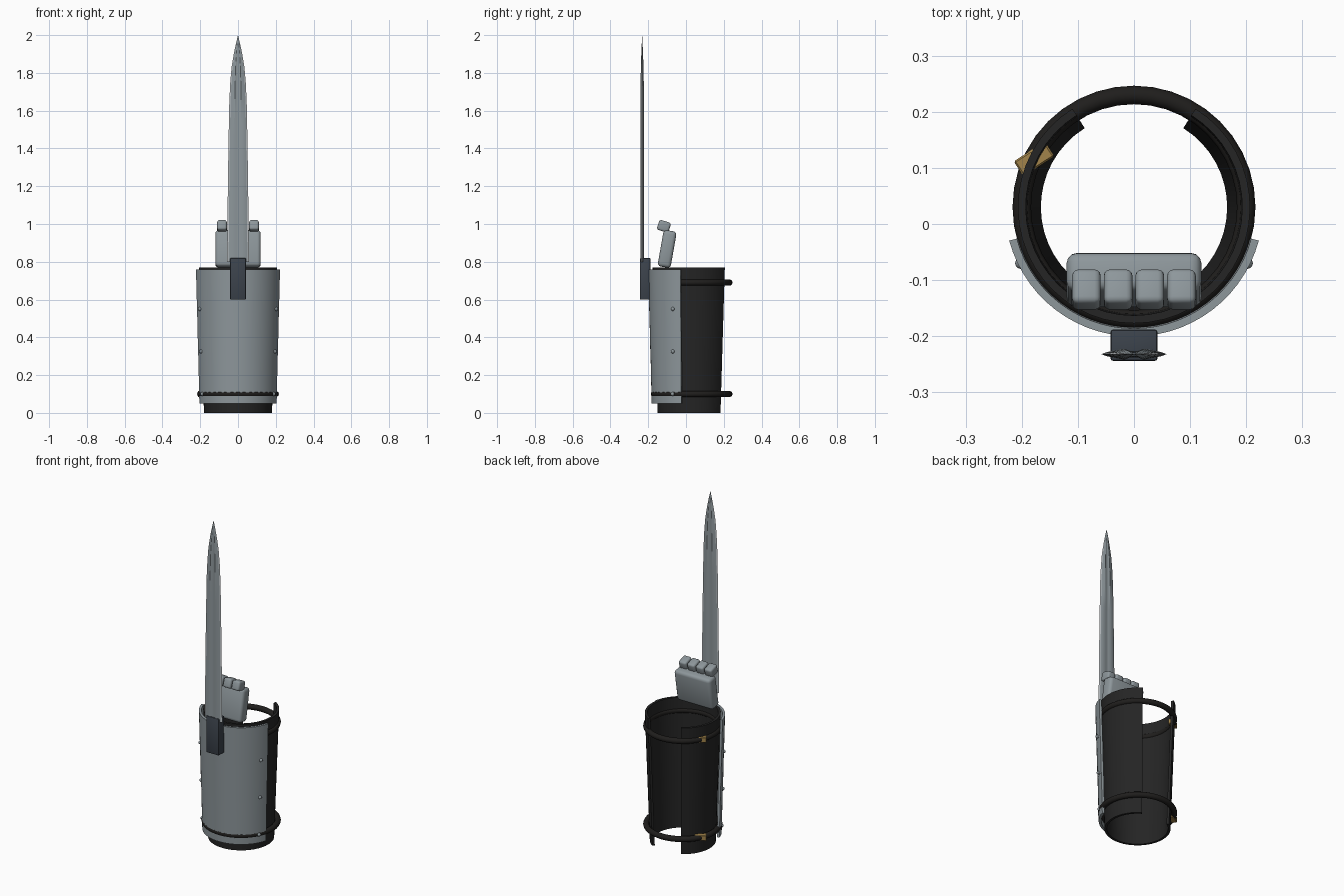
import bpy, bmesh, math
from mathutils import Vector

if "Cube" in bpy.data.objects:
    bpy.data.objects.remove(bpy.data.objects["Cube"])

CY = 0.03  # y of the forearm axis


def mat(name, rgb):
    m = bpy.data.materials.new(name)
    m.diffuse_color = (*rgb, 1)
    m.use_nodes = True
    m.node_tree.nodes["Principled BSDF"].inputs["Base Color"].default_value = m.diffuse_color
    return m


steel = mat("steel", (0.27, 0.31, 0.33))
edge_steel = mat("bright edge steel", (0.52, 0.55, 0.57))
dark_steel = mat("dark steel", (0.045, 0.056, 0.072))
leather = mat("black leather", (0.018, 0.018, 0.018))
strap_mat = mat("strap leather", (0.014, 0.013, 0.012))
brass = mat("brass", (0.36, 0.23, 0.07))


def finish(name, bm, *mats, smooth=True):
    bmesh.ops.recalc_face_normals(bm, faces=bm.faces[:])
    me = bpy.data.meshes.new(name)
    bm.to_mesh(me)
    bm.free()
    ob = bpy.data.objects.new(name, me)
    bpy.context.collection.objects.link(ob)
    for m in mats:
        me.materials.append(m)
    if smooth:
        bpy.ops.object.select_all(action='DESELECT')
        ob.select_set(True)
        bpy.context.view_layer.objects.active = ob
        bpy.ops.object.shade_smooth_by_angle(angle=math.radians(35))
    return ob


def arc_shell(name, half_deg, z0, z1, r0, r1, thick, segs, m):
    """Tapered open tube, centred on the front (-y) direction."""
    bm = bmesh.new()
    rows = []
    for i in range(segs + 1):
        a = math.radians(-half_deg + 2 * half_deg * i / segs)
        d = Vector((math.sin(a), -math.cos(a), 0))
        rows.append([bm.verts.new(d * r + Vector((0, CY, z))) for r, z in
                     ((r0, z0), (r1, z1), (r1 - thick, z1), (r0 - thick, z0))])
    for a, b in zip(rows, rows[1:]):
        for k in range(4):
            bm.faces.new((a[k], a[(k + 1) % 4], b[(k + 1) % 4], b[k]))
    bm.faces.new(rows[0])
    bm.faces.new(rows[-1])
    return finish(name, bm, m)


def box(name, size, loc, m, bevel=0.0, rot=(0, 0, 0), segs=3):
    bm = bmesh.new()
    bmesh.ops.create_cube(bm, size=1)
    bmesh.ops.scale(bm, vec=size, verts=bm.verts[:])
    if bevel:
        bmesh.ops.bevel(bm, geom=bm.edges[:], offset=bevel, segments=segs,
                        profile=0.5, affect='EDGES')
    ob = finish(name, bm, m)
    ob.location = loc
    ob.rotation_euler = [math.radians(r) for r in rot]
    return ob


# leather sleeve, open at the back
arc_shell("forearm_sleeve", 148, 0, 0.77, 0.18, 0.207, 0.014, 40, leather)

# three overlapping steel plates on the front
for i in range(3):
    z0 = (0.05, 0.305, 0.53)[i]
    z1 = (0.315, 0.54, 0.76)[i]
    arc_shell(f"forearm_plate_{i + 1}", 75, z0, z1,
              0.2105 + 0.026 * z0, 0.209 + 0.028 * z1, 0.014, 28, steel)

# rivets on both ends of each plate
for i, z in enumerate((0.10, 0.325, 0.55)):
    for side in (-1, 1):
        bm = bmesh.new()
        bmesh.ops.create_uvsphere(bm, u_segments=12, v_segments=8, radius=0.01)
        ob = finish(f"rivet_{i + 1}_{'left' if side < 0 else 'right'}", bm, steel)
        r = 0.211 + 0.026 * z
        ob.location = (side * math.sqrt(r * r - 0.01), -0.07, z)

# two straps, each with a buckle
for n, z in (("lower", 0.10), ("upper", 0.69)):
    bpy.ops.mesh.primitive_torus_add(major_radius=0.2, minor_radius=0.0165,
                                     major_segments=40, minor_segments=10,
                                     location=(0, CY, z))
    ob = bpy.context.object
    ob.name = f"{n}_strap"
    ob.data.materials.append(strap_mat)
    bpy.ops.object.shade_smooth_by_angle(angle=math.radians(60))
    box(f"{n}_buckle", (0.064, 0.032, 0.03) if n == "x" else (0.066, 0.032, 0.032),
        (-0.178, 0.116, z), brass, 0.003, (0, 0, 33), 1)

# armoured hand
box("hand_plate", (0.24, 0.07, 0.195), (0, -0.1, 0.868), steel, 0.018, (-10, 0, 0))
for i in range(4):
    box(f"knuckle_{i + 1}", (0.051, 0.064, 0.055), (-0.0848 + 0.0565 * i, -0.117, 0.988),
        steel, 0.011, (-18, 0, 0))

# blade mount
box("blade_mount", (0.084, 0.056, 0.22), (0, -0.216, 0.71), dark_steel, 0.005, segs=2)

# blade: fullered lens section swept up to a point, bright cutting edges
profile = ((0.80, 0.058), (1.0, 0.056), (1.25, 0.053), (1.5, 0.049), (1.65, 0.046),
           (1.75, 0.041), (1.83, 0.034), (1.9, 0.0225), (1.95, 0.012))
half = ((1, 0), (0.86, 0.35), (0.36, 1.0), (0.16, 0.6))  # x and y fractions
section = (list(half) + [(-x, y) for x, y in reversed(half)]
           + [(-x, -y) for x, y in half[1:]] + [(x, -y) for x, y in reversed(half[1:])])
bm = bmesh.new()
rings = []
for z, w in profile:
    t = 0.0095 * min(1, w / 0.046)
    rings.append([bm.verts.new((x * w, -0.232 + y * t, z)) for x, y in section])
n = len(section)
for a, b in zip(rings, rings[1:]):
    for k in range(n):
        bm.faces.new((a[k], a[(k + 1) % n], b[(k + 1) % n], b[k]))
tip = bm.verts.new((0, -0.232, 2.0))
for k in range(n):
    bm.faces.new((rings[-1][k], rings[-1][(k + 1) % n], tip))
bm.faces.new(rings[0])
for f in bm.faces:
    xs = [(abs(v.co.x), v.co.z) for v in f.verts]
    if len(f.verts) == 4:
        low = min(z for _, z in xs)
        w = dict(profile)[min(dict(profile), key=lambda p: abs(p - low))]
        if min(x for x, z in xs if abs(z - low) < 1e-4) > 0.8 * w:
            f.material_index = 1
finish("blade", bm, steel, edge_steel)
